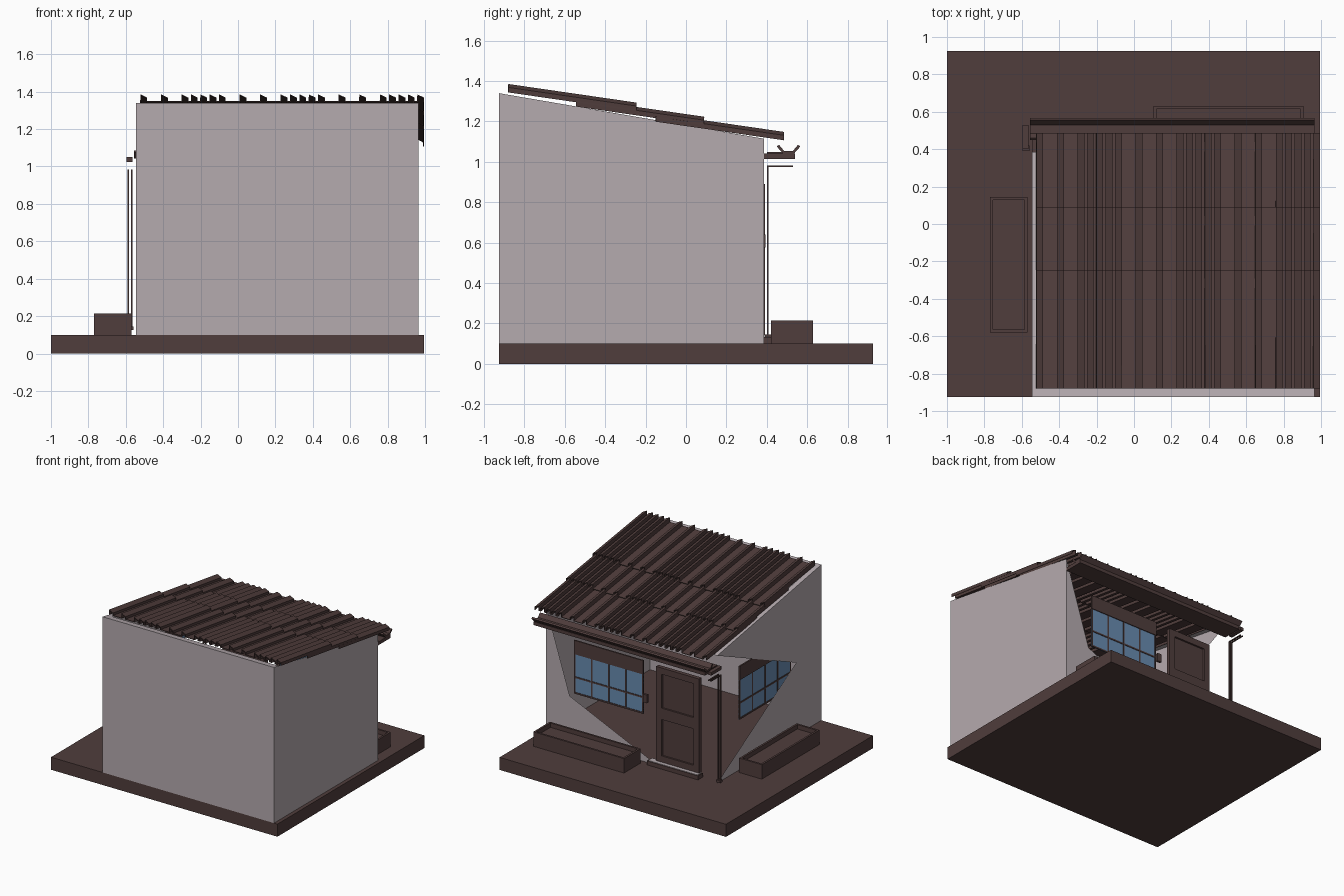
import bpy, bmesh

if "Cube" in bpy.data.objects:
    bpy.data.objects.remove(bpy.data.objects["Cube"])


def material(name, rgb):
    m = bpy.data.materials.new(name)
    m.diffuse_color = (*rgb, 1)
    m.use_nodes = True
    m.node_tree.nodes["Principled BSDF"].inputs["Base Color"].default_value = m.diffuse_color
    return m


PLASTER = material("pale plaster", (0.46, 0.405, 0.425))
BROWN = material("dark brown", (0.08, 0.047, 0.045))
GLASS = material("blue glass", (0.14, 0.26, 0.44))


def mesh_object(name, polys, mat):
    """Object from a list of polygons given by their corner points."""
    bm = bmesh.new()
    for poly in polys:
        bm.faces.new([bm.verts.new(p) for p in poly])
    bmesh.ops.remove_doubles(bm, verts=bm.verts, dist=1e-5)
    me = bpy.data.meshes.new(name)
    bm.to_mesh(me)
    bm.free()
    me.materials.append(mat)
    ob = bpy.data.objects.new(name, me)
    bpy.context.collection.objects.link(ob)
    return ob


def box(name, x0, x1, y0, y1, z0, z1, mat=BROWN):
    bm = bmesh.new()
    bmesh.ops.create_cube(bm, size=1)
    for v in bm.verts:
        v.co = ((x0 + x1) / 2 + v.co.x * (x1 - x0),
                (y0 + y1) / 2 + v.co.y * (y1 - y0),
                (z0 + z1) / 2 + v.co.z * (z1 - z0))
    me = bpy.data.meshes.new(name)
    bm.to_mesh(me)
    bm.free()
    me.materials.append(mat)
    ob = bpy.data.objects.new(name, me)
    bpy.context.collection.objects.link(ob)
    return ob


def planter(name, x0, x1, y0, y1):
    """Box with a sunken top."""
    ob = box(name, x0, x1, y0, y1, 0.1, 0.215)
    bm = bmesh.new()
    bm.from_mesh(ob.data)
    top = max(bm.faces, key=lambda f: f.calc_center_median().z)
    bmesh.ops.inset_region(bm, faces=[top], thickness=0.022)
    inner = bmesh.ops.extrude_discrete_faces(bm, faces=[top])["faces"]
    bmesh.ops.translate(bm, verts=inner[0].verts, vec=(0, 0, -0.035))
    bm.to_mesh(ob.data)
    bm.free()


# ground slab
box("ground_slab", -1, 0.995, -0.925, 0.925, 0, 0.1)

# house shell: solid front and right, broken back and left
X0, X1, Y0, Y1, ZL, ZH, G = -0.545, 0.965, -0.925, 0.385, 1.115, 1.34, 0.1
mesh_object("front_wall", [[(X0, Y0, G), (X1, Y0, G), (X1, Y0, ZH), (X0, Y0, ZH)]], PLASTER)
mesh_object("right_wall", [[(X1, Y0, G), (X1, Y1, G), (X1, Y1, ZL), (X1, Y0, ZH)]], PLASTER)
tip = (X0, -0.61, 0.68)
mesh_object("left_wall", [
    [(X0, Y1, ZL), (X0, Y0, ZH), tip],
    [(X0, Y0, ZH), (X0, Y0, G), tip],
    [(X0, Y0, G), (X0, Y1, G), tip]], PLASTER)
sill = (0.755, Y1, 0.446)
mesh_object("back_wall", [
    [(X1, Y1, G), (X1, Y1, ZL), sill],
    [(X1, Y1, G), sill, (-0.02, Y1, G)]], PLASTER)
mesh_object("front_wall_cap", [[(X0, Y0, ZH), (X1, Y0, ZH),
                                (X1, Y0 + 0.06, ZH - 0.01), (X0, Y0 + 0.06, ZH - 0.01)]], PLASTER)
mesh_object("left_wall_cap", [[(X0, Y0, ZH), (X0 + 0.04, Y0, ZH),
                               (X0 + 0.04, Y1, ZL), (X0, Y1, ZL)]], PLASTER)

# roof: three overlapping rows of ribbed sheet
profile = []
for panel in (-0.52, 0.01, 0.54):
    for off in (0, 0.11, 0.22, 0.27, 0.32, 0.37, 0.42):
        x = panel + off
        if x < 0.97:
            profile += [(x, 0), (x, 0.036), (x + 0.032, 0.02), (x + 0.032, 0)]
profile.append((0.995, 0))
for i, (ya, za, yb, zb) in enumerate([(-0.88, 1.347, -0.245, 1.255),
                                      (-0.545, 1.277, 0.09, 1.185),
                                      (-0.15, 1.202, 0.485, 1.11)]):
    quads = [[(a, ya, za + h), (b, ya, za + k), (b, yb, zb + k), (a, yb, zb + h)]
             for (a, h), (b, k) in zip(profile, profile[1:])]
    row = mesh_object(f"roof_row_{i + 1}", quads, BROWN)
    s = row.modifiers.new("thickness", "SOLIDIFY")
    s.thickness = 0.006
    s.offset = 0

# gutter, its board and the downpipe
cut = [(0.46, 1.085), (0.485, 1.055), (0.53, 1.055), (0.555, 1.085)]
gutter = mesh_object("gutter", [[(-0.555, a, h), (X1, a, h), (X1, b, k), (-0.555, b, k)]
                                for (a, h), (b, k) in zip(cut, cut[1:])], BROWN)
gutter.modifiers.new("thickness", "SOLIDIFY").thickness = 0.014
box("gutter_board", X0, X1, Y1, 0.54, 1.015, 1.042)
for i, x in enumerate((-0.592, -0.573)):
    box(f"downpipe_strip_{i + 1}", x, x + 0.009, 0.4, 0.409, 0.14, 0.975)
    box(f"downpipe_arm_{i + 1}", x, x + 0.009, 0.4, 0.53, 0.975, 0.983)
box("downpipe_foot", -0.595, -0.56, 0.39, 0.42, 0.125, 0.145)
box("downpipe_head", -0.595, -0.565, 0.4, 0.53, 1.025, 1.05)


# windows: header panel, glass plate, frame and bars, on either wall
def window(name, a0, a1, place):
    z0, z1, zh = 0.475, 0.79, 0.9
    place(name + "_header", a0, a1, zh - 0.11, zh, 0.012, BROWN)
    place(name + "_glass", a0, a1, z0, z1, 0.006, GLASS)
    w = (a1 - a0)
    for i in range(5):
        c = a0 + 0.006 + (w - 0.012) * (i / 4)
        place(f"{name}_bar_{i + 1}", c - 0.006, c + 0.006, z0, z1, 0.01, BROWN)
    for i, z in enumerate((z0, 0.6)):
        place(f"{name}_rail_{i + 1}", a0, a1, z, z + 0.012, 0.01, BROWN)


window("back_window", 0.11, 0.72,
       lambda n, a, b, z0, z1, d, m: box(n, a, b, 0.372, 0.372 + d, z0, z1, m))
window("left_window", -0.55, 0.1,
       lambda n, a, b, z0, z1, d, m: box(n, -0.532 - d, -0.532, a, b, z0 + 0.02, z1 + 0.02, m))

# door with raised frame, middle bar, step and bell
box("door_leaf", -0.39, -0.01, 0.36, 0.378, 0.14, 0.89)
for n, a, b, z0, z1 in (("left_stile", -0.06, -0.01, 0.14, 0.89), ("right_stile", -0.39, -0.34, 0.14, 0.89),
                        ("top_rail", -0.34, -0.06, 0.84, 0.89), ("middle_bar", -0.36, -0.04, 0.48, 0.57),
                        ("bottom_rail", -0.34, -0.06, 0.14, 0.19)):
    box("door_" + n, a, b, 0.378, 0.392, z0, z1)
box("door_step", -0.4, 0.05, 0.36, 0.42, 0.1, 0.132)
box("door_step_top", -0.39, 0.04, 0.365, 0.415, 0.132, 0.136, PLASTER)
box("door_bell", 0.07, 0.105, 0.375, 0.394, 0.575, 0.64)

# planters
planter("back_planter", 0.105, 0.905, 0.42, 0.63)
planter("left_planter", -0.77, -0.57, -0.58, 0.145)
